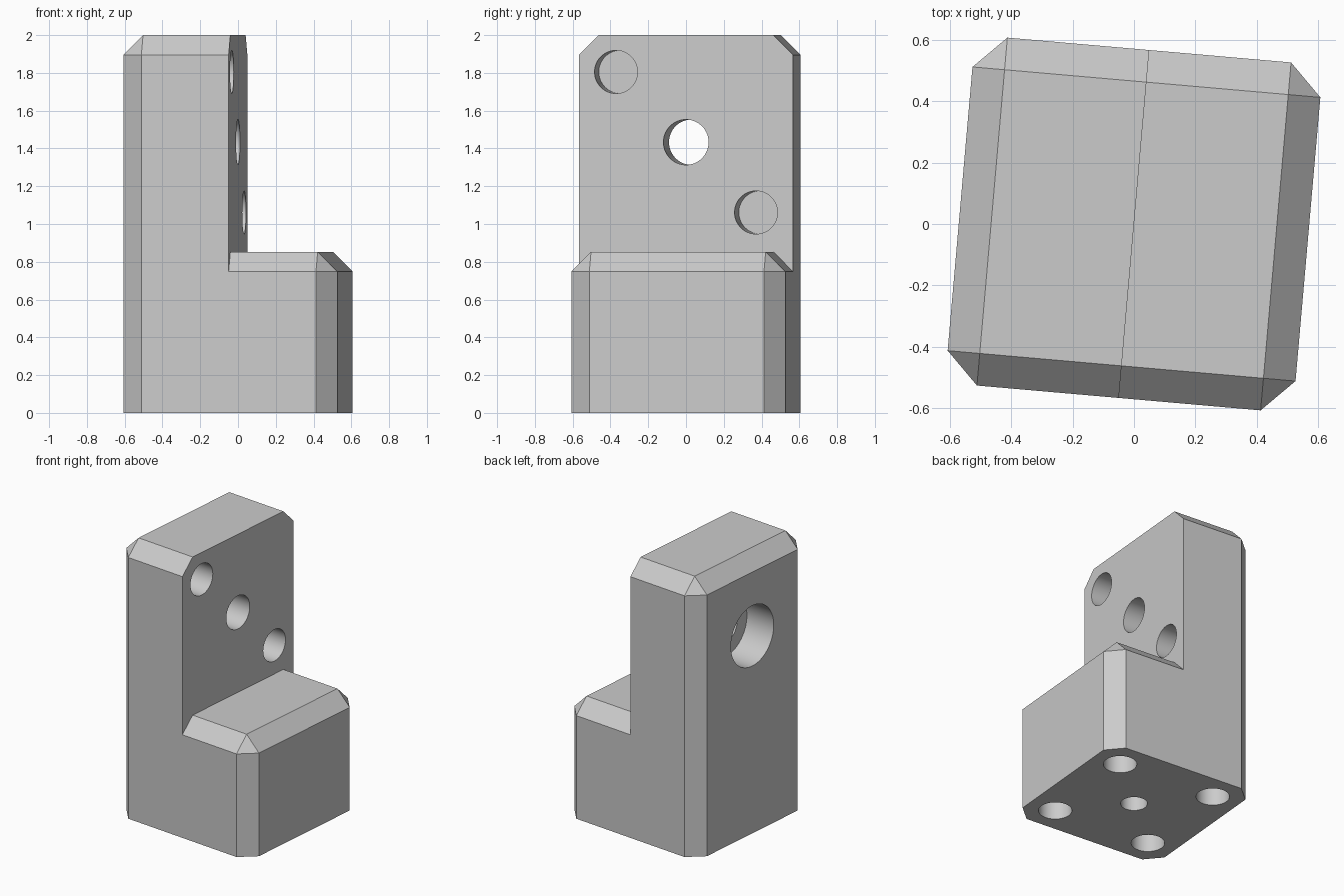
import bpy
import bmesh
from math import radians, pi
from mathutils import Matrix

HALF, CHAMFER = 0.569, 0.105
HEIGHT, STEP = 2.0, 0.853
HOLE_OFFSET = 0.372
HOLE_MID = 1.433

cube = bpy.data.objects.get("Cube")
if cube:
    bpy.data.objects.remove(cube)

grey = bpy.data.materials.new("machined grey")
grey.use_nodes = True
colour = (0.6, 0.6, 0.6, 1)
grey.diffuse_color = colour
grey.node_tree.nodes["Principled BSDF"].inputs["Base Color"].default_value = colour


def make_object(name, bm):
    mesh = bpy.data.meshes.new(name)
    bmesh.ops.recalc_face_normals(bm, faces=bm.faces)
    bm.to_mesh(mesh)
    bm.free()
    mesh.materials.append(grey)
    obj = bpy.data.objects.new(name, mesh)
    bpy.context.collection.objects.link(obj)
    return obj


def half_block(name, height, side):
    """Chamfered block with a flat base, keeping only one side of x = 0."""
    bm = bmesh.new()
    size = Matrix.Diagonal((2 * HALF, 2 * HALF, height, 1))
    bmesh.ops.create_cube(bm, size=1, matrix=Matrix.Translation((0, 0, height / 2)) @ size)
    edges = [e for e in bm.edges if any(v.co.z > 0.01 for v in e.verts)]
    bmesh.ops.bevel(bm, geom=edges, offset=CHAMFER, segments=1, profile=0.5, affect='EDGES')
    cut = bmesh.ops.bisect_plane(bm, geom=bm.verts[:] + bm.edges[:] + bm.faces[:],
                                 plane_co=(0, 0, 0), plane_no=(-side, 0, 0), clear_outer=True)
    rim = [e for e in cut["geom_cut"] if isinstance(e, bmesh.types.BMEdge)]
    bmesh.ops.contextual_create(bm, geom=rim)
    return make_object(name, bm)


def combine(target, other, operation):
    """Apply a boolean and discard the second object."""
    mod = target.modifiers.new(operation.lower(), 'BOOLEAN')
    mod.object, mod.operation, mod.solver = other, operation, 'EXACT'
    bpy.context.view_layer.objects.active = target
    bpy.ops.object.modifier_apply(modifier=mod.name)
    bpy.data.objects.remove(other)


def drill(target, centre, radius, length, axis):
    """Cut a round hole centred on a point, running along x or z."""
    turn = Matrix.Rotation(pi / 2, 4, 'Y') if axis == 'x' else Matrix.Identity(4)
    bm = bmesh.new()
    bmesh.ops.create_cone(bm, cap_ends=True, segments=64, radius1=radius, radius2=radius,
                          depth=length, matrix=Matrix.Translation(centre) @ turn)
    cutter = make_object("hole_cutter", bm)
    cutter.hide_render = True
    combine(target, cutter, 'DIFFERENCE')


# Tall back and low step joined into one body
body = half_block("stepped_block", HEIGHT, -1)
combine(body, half_block("low_step", STEP, 1), 'UNION')

# Two blind holes in the upright wall, with a counterbored through hole between
for s in (-1, 1):
    drill(body, (0, s * HOLE_OFFSET, HOLE_MID - s * HOLE_OFFSET), 0.114, 0.52, 'x')
drill(body, (-0.3, 0, HOLE_MID), 0.12, 0.8, 'x')
drill(body, (-HALF, 0, HOLE_MID), 0.219, 0.46, 'x')

# Mounting holes in the underside
for sx in (-1, 1):
    for sy in (-1, 1):
        drill(body, (sx * HOLE_OFFSET, sy * HOLE_OFFSET, 0), 0.11, 0.5, 'z')
drill(body, (0, 0, 0), 0.088, 0.5, 'z')

# Slight turn of the whole block, with crisp edges and smooth bores
body.data.transform(Matrix.Rotation(radians(-5), 4, 'Z'))
bpy.ops.object.select_all(action='DESELECT')
body.select_set(True)
bpy.context.view_layer.objects.active = body
bpy.ops.object.shade_smooth_by_angle(angle=radians(30))
